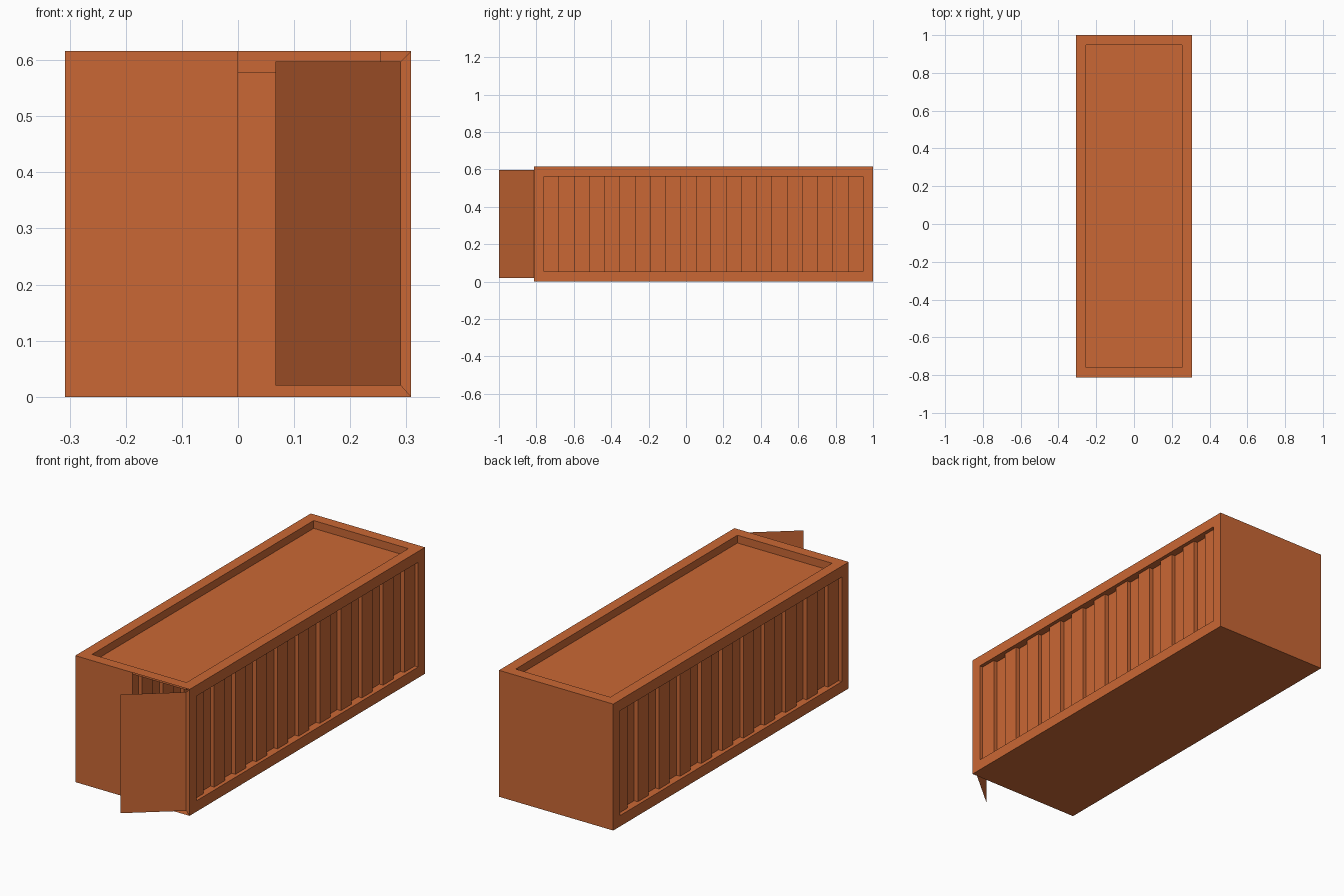
import bpy
import bmesh
from mathutils import Matrix

cube = bpy.data.objects.get("Cube")
if cube:
    bpy.data.objects.remove(cube, do_unlink=True)

# Main dimensions
HALF_W, HEIGHT = 0.308, 0.616
FRONT, BACK = -0.813, 1.0
BORDER = 0.053          # frame width around the recessed panels
ROOF_DEPTH = 0.038
RIB_OUT, RIB_IN = 0.018, 0.038
SEGMENTS = 21
JAMB = 0.018

paint = bpy.data.materials.new("orange paint")
paint.use_nodes = True
colour = (0.59, 0.137, 0.035, 1)
paint.diffuse_color = colour
paint.node_tree.nodes["Principled BSDF"].inputs["Base Color"].default_value = colour


def add_object(name, bm):
    mesh = bpy.data.meshes.new(name)
    bm.to_mesh(mesh)
    bm.free()
    mesh.materials.append(paint)
    obj = bpy.data.objects.new(name, mesh)
    bpy.context.collection.objects.link(obj)
    return obj


def add_sheet(name, corners):
    bm = bmesh.new()
    bm.faces.new([bm.verts.new(c) for c in corners])
    return add_object(name, bm)


# Sheet-metal shell: open front, recessed roof, framed openings in the sides
bm = bmesh.new()
size = Matrix.Diagonal((2 * HALF_W, BACK - FRONT, HEIGHT, 1))
place = Matrix.Translation((0, (FRONT + BACK) / 2, HEIGHT / 2))
bmesh.ops.create_cube(bm, size=1, matrix=place @ size)
bm.normal_update()
front = [f for f in bm.faces if f.normal.y < -0.5]
sides = [f for f in bm.faces if abs(f.normal.x) > 0.5]
roof = [f for f in bm.faces if f.normal.z > 0.5]
bmesh.ops.inset_individual(bm, faces=sides + roof, thickness=BORDER, use_even_offset=True)
bmesh.ops.inset_individual(bm, faces=roof, thickness=0, depth=-ROOF_DEPTH)
bmesh.ops.delete(bm, geom=front + sides, context='FACES')
add_object("container_shell", bm)

# Corrugated side wall: square-wave profile with top and bottom ledges
y0, y1 = FRONT + BORDER, BACK - BORDER
step = (y1 - y0) / SEGMENTS
profile = [(HALF_W, y0)]
for i in range(SEGMENTS):
    x = HALF_W - (RIB_IN if i % 2 else RIB_OUT)
    profile += [(x, y0 + i * step), (x, y0 + (i + 1) * step)]
profile.append((HALF_W, y1))

bm = bmesh.new()
low = [bm.verts.new((x, y, BORDER)) for x, y in profile]
high = [bm.verts.new((x, y, HEIGHT - BORDER)) for x, y in profile]
for i in range(len(profile) - 1):
    bm.faces.new((low[i], low[i + 1], high[i + 1], high[i]))
bm.faces.new(low[::-1])
bm.faces.new(high)
bm.normal_update()
walls = add_object("corrugated_side_walls", bm)
mirror = walls.modifiers.new("Mirror", 'MIRROR')
mirror.use_axis[0] = True
mirror.use_mirror_merge = False

# Closed door, hinge jamb and open door at the front
add_sheet("closed_door", [(-HALF_W, FRONT, 0), (0, FRONT, 0),
                          (0, FRONT, HEIGHT), (-HALF_W, FRONT, HEIGHT)])
hinge = HALF_W - JAMB
low_z, high_z = JAMB + 0.002, HEIGHT - JAMB
add_sheet("door_jamb", [(hinge, FRONT, low_z), (HALF_W, FRONT, 0),
                        (HALF_W, FRONT, HEIGHT), (hinge, FRONT, high_z)])
add_sheet("open_door", [(0.067, -1, low_z), (hinge, FRONT, low_z),
                        (hinge, FRONT, high_z), (0.067, -1, high_z)])
